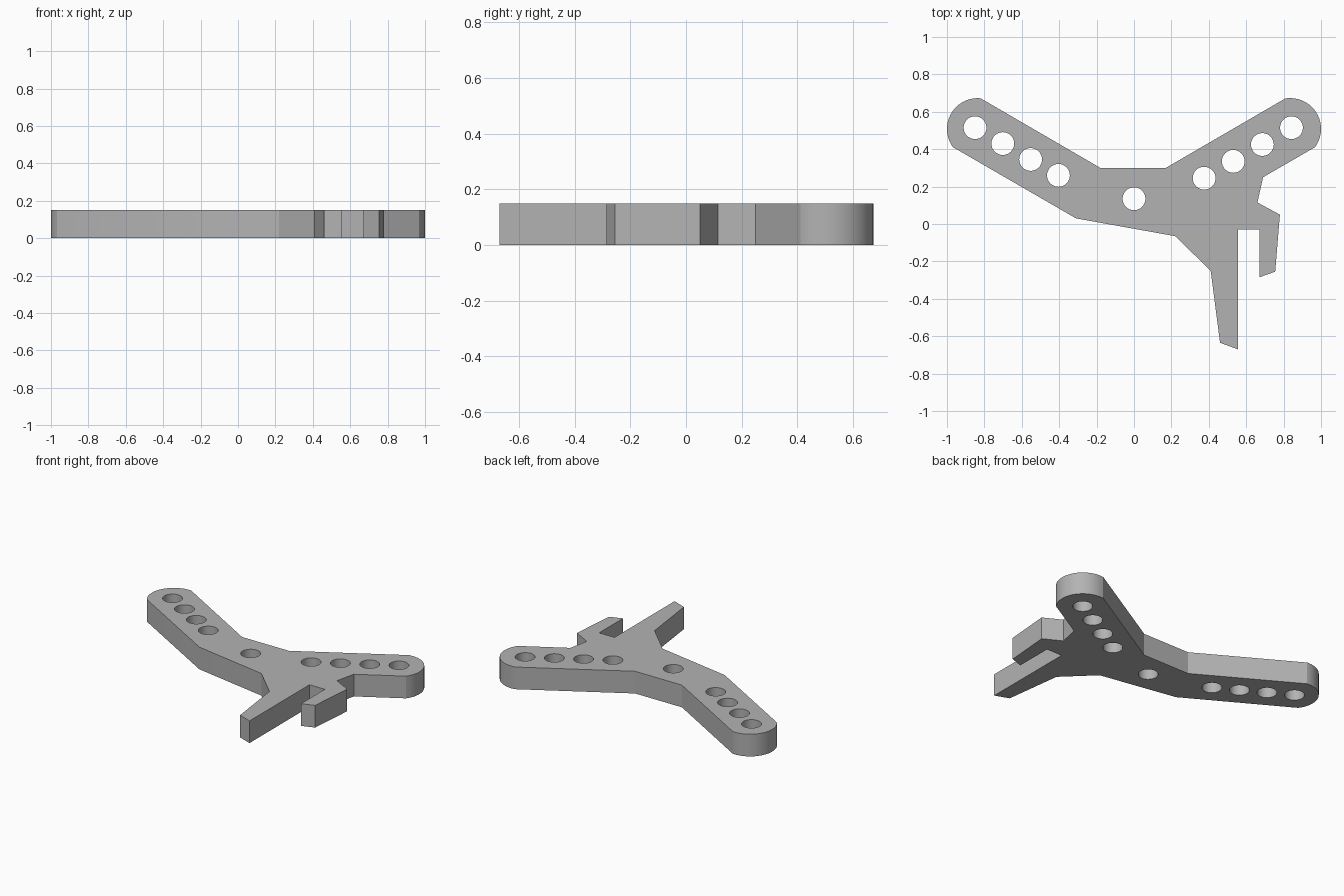
import bpy
import bmesh
from math import cos, sin, radians

cube = bpy.data.objects.get("Cube")
if cube:
    bpy.data.objects.remove(cube, do_unlink=True)

THICK = 0.15
HOLE_R = 0.061


def arc(cx, cy, r, start, end, steps):
    """Points along an arc, angles in degrees."""
    angles = [radians(start + (end - start) * i / steps) for i in range(steps + 1)]
    return [(cx + r * cos(a), cy + r * sin(a)) for a in angles]


def row(first, last, count):
    """Evenly spaced hole centres."""
    return [tuple(a + (b - a) * i / (count - 1) for a, b in zip(first, last))
            for i in range(count)]


# Plate outline, clockwise from the waist: right arm, hook, prong, left arm
outline = [(-0.18, 0.30), (0.17, 0.30), (0.81, 0.672)]
outline += arc(0.835, 0.508, 0.165, 90, -36, 20)
outline += [(0.69, 0.25), (0.66, 0.115), (0.78, 0.05), (0.755, -0.255),
            (0.67, -0.285), (0.67, -0.03), (0.555, -0.03), (0.555, -0.67),
            (0.46, -0.635), (0.41, -0.25), (0.22, -0.065), (-0.31, 0.03)]
outline += arc(-0.835, 0.508, 0.165, 216, 90, 20)
outline += [(-0.82, 0.672)]

# Bolt holes: a row on each arm and one in the middle
holes = row((-0.85, 0.515), (-0.404, 0.26), 4)
holes += row((0.375, 0.245), (0.842, 0.515), 4)
holes.append((0, 0.135))

# Filled flat curve extruded to the plate thickness
curve = bpy.data.curves.new("bracket_profile", "CURVE")
curve.dimensions = "2D"
curve.fill_mode = "BOTH"
curve.extrude = THICK / 2
loops = [outline] + [arc(x, y, HOLE_R, 0, 360, 32)[:-1] for x, y in holes]
for pts in loops:
    spline = curve.splines.new("POLY")
    spline.points.add(len(pts) - 1)
    for point, (x, y) in zip(spline.points, pts):
        point.co = (x, y, 0, 1)
    spline.use_cyclic_u = True

plate = bpy.data.objects.new("bracket_plate", curve)
bpy.context.collection.objects.link(plate)
bpy.ops.object.select_all(action="DESELECT")
plate.select_set(True)
bpy.context.view_layer.objects.active = plate
bpy.ops.object.convert(target="MESH")
plate = bpy.context.view_layer.objects.active

# Weld the caps to the walls and stand the plate on the floor
bm = bmesh.new()
bm.from_mesh(plate.data)
bmesh.ops.remove_doubles(bm, verts=bm.verts, dist=0.0005)
bmesh.ops.translate(bm, verts=bm.verts, vec=(0, 0, THICK / 2))
bmesh.ops.recalc_face_normals(bm, faces=bm.faces)
bm.to_mesh(plate.data)
bm.free()
bpy.ops.object.shade_smooth_by_angle(angle=radians(25))

# Plain grey
grey = bpy.data.materials.new("plain_grey")
grey.use_nodes = True
colour = (0.45, 0.45, 0.45, 1)
grey.diffuse_color = colour
grey.node_tree.nodes["Principled BSDF"].inputs["Base Color"].default_value = colour
plate.data.materials.clear()
plate.data.materials.append(grey)
